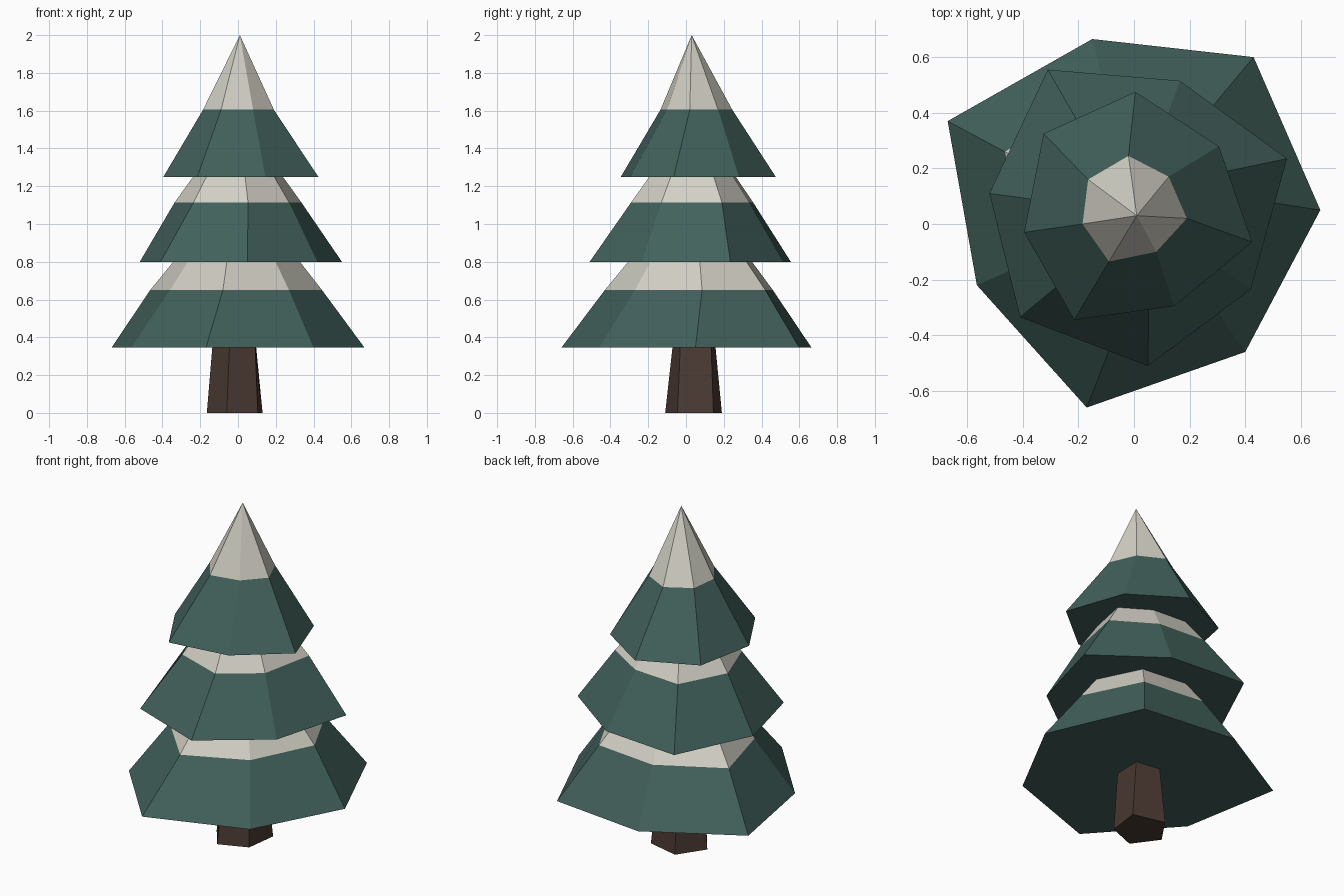
import bpy
import bmesh

if "Cube" in bpy.data.objects:
    bpy.data.objects.remove(bpy.data.objects["Cube"], do_unlink=True)


def make_material(name, colour):
    material = bpy.data.materials.new(name)
    material.use_nodes = True
    rgba = (*colour, 1)
    material.diffuse_color = rgba
    shader = material.node_tree.nodes["Principled BSDF"]
    shader.inputs["Base Color"].default_value = rgba
    shader.inputs["Roughness"].default_value = 0.9
    return material


needles = make_material("dark_green_needles", (.055, .12, .106))
snow = make_material("pale_snow", (.65, .635, .56))
bark = make_material("brown_bark", (.069, .042, .033))


def build_solid(name, lower, upper, low_z, high_z, materials, tip=None):
    """Loft between two outlines, then close with a flat cap or a pointed tip."""
    bm = bmesh.new()
    low = [bm.verts.new((x, y, low_z)) for x, y in lower]
    high = [bm.verts.new((x, y, high_z)) for x, y in upper]
    peak = bm.verts.new(tip) if tip else None
    bm.faces.new(low)
    count = len(low)
    for i in range(count):
        j = (i + 1) % count
        bm.faces.new((low[i], low[j], high[j], high[i]))
        if peak:
            cap = bm.faces.new((high[i], high[j], peak))
            cap.material_index = 1
    if not peak:
        bm.faces.new(high)
    bmesh.ops.recalc_face_normals(bm, faces=bm.faces)
    mesh = bpy.data.meshes.new(name)
    bm.to_mesh(mesh)
    bm.free()
    for material in materials:
        mesh.materials.append(material)
    obj = bpy.data.objects.new(name, mesh)
    bpy.context.collection.objects.link(obj)
    return obj


# Tapered five-sided trunk
build_solid(
    "trunk",
    [(.13, .145), (.105, -.045), (-.06, -.11), (-.165, .035), (-.06, .19)],
    [(.095, .133), (.09, -.03), (-.045, -.07), (-.135, .035), (-.05, .155)],
    0, .36, [bark])

# Irregular seven-sided branch tiers: hem outline, then snow line outline
build_solid(
    "lower_branches",
    [(-.15, .665), (.43, .6), (.67, .05), (.4, -.46),
     (-.17, -.66), (-.565, -.22), (-.67, .37)],
    [(-.1, .46), (.28, .42), (.445, .085), (.27, -.27),
     (-.08, -.43), (-.36, -.13), (-.465, .26)],
    .345, .65, [needles, snow], (0, .04, 1.22))

build_solid(
    "middle_branches",
    [(-.31, .555), (.165, .515), (.55, .235), (.42, -.235),
     (.05, -.51), (-.41, -.335), (-.52, .11)],
    [(-.195, .355), (.1, .335), (.335, .19), (.27, -.13),
     (.053, -.29), (-.235, -.19), (-.335, .085)],
    .8, 1.115, [needles, snow], (0, .04, 1.58))

build_solid(
    "upper_branches",
    [(.005, .475), (.305, .28), (.425, -.065), (.145, -.295),
     (-.215, -.345), (-.395, -.03), (-.325, .325)],
    [(-.02, .245), (.125, .17), (.19, .02), (.08, -.1),
     (-.09, -.135), (-.185, 0), (-.165, .16)],
    1.25, 1.605, [needles, snow], (.01, .03, 2))
